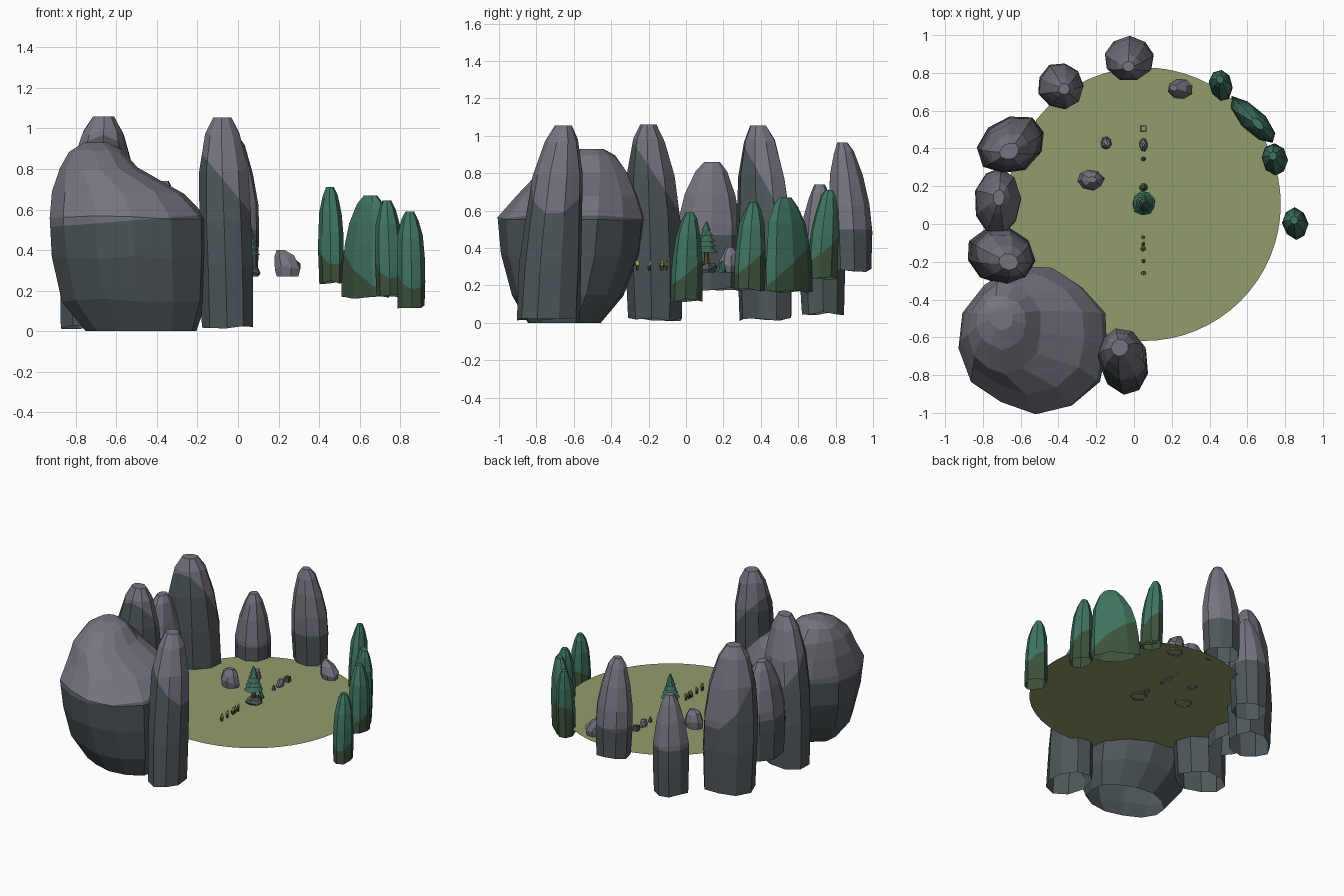
import bpy, bmesh, math, random
from mathutils import Vector

if "Cube" in bpy.data.objects:
    bpy.data.objects.remove(bpy.data.objects["Cube"])

random.seed(4)
GROUND = 0.28


def material(name, rgb):
    m = bpy.data.materials.new(name)
    m.diffuse_color = (*rgb, 1)
    m.use_nodes = True
    m.node_tree.nodes["Principled BSDF"].inputs["Base Color"].default_value = m.diffuse_color
    return m


GRASS = material("olive_grass", (0.285, 0.335, 0.15))
STONE = material("grey_stone", (0.18, 0.172, 0.21))
SLATE = material("dark_slate", (0.075, 0.095, 0.105))
GREEN = material("hedge_green", (0.05, 0.175, 0.115))
MOSS = material("dark_moss", (0.045, 0.085, 0.045))
PINE = material("pine_green", (0.045, 0.14, 0.10))
WOOD = material("bark", (0.10, 0.075, 0.03))
YELLOW = material("yellow_bloom", (0.42, 0.33, 0.06))


def finish(name, bm, mats):
    bmesh.ops.recalc_face_normals(bm, faces=bm.faces[:])
    me = bpy.data.meshes.new(name)
    bm.to_mesh(me)
    bm.free()
    for m in mats:
        me.materials.append(m)
    ob = bpy.data.objects.new(name, me)
    bpy.context.collection.objects.link(ob)
    return ob


def loft(name, rings, mats, n=9, rot=0.0, jitter=0.05, split=None, tilt=(0, 0), cap_bottom=False, rim=0.0):
    """Faceted loft through (z, cx, cy, rx, ry) rings; split = height of the colour change."""
    bm = bmesh.new()
    col = [1 + random.uniform(-jitter, jitter) for _ in range(n)]
    phase = random.uniform(0, 6.28 / n)
    c, s = math.cos(rot), math.sin(rot)
    rows = []
    for i, (z, cx, cy, rx, ry) in enumerate(rings):
        row = []
        for k in range(n):
            a = phase + math.tau * k / n
            f = col[k] * (1 + random.uniform(-jitter, jitter) * 0.4)
            u, v = rx * f * math.cos(a), ry * f * math.sin(a)
            dz = random.uniform(-1, 1) * jitter * 0.25 if 0 < i < len(rings) - 1 else 0
            if i == 0:
                dz = random.uniform(0, rim)
            row.append(bm.verts.new((cx + u * c - v * s, cy + u * s + v * c, z + dz)))
        rows.append(row)
    for lo, hi in zip(rows, rows[1:]):
        for k in range(n):
            bm.faces.new((lo[k], lo[(k + 1) % n], hi[(k + 1) % n], hi[k]))
    bm.faces.new(rows[-1])
    if cap_bottom:
        bm.faces.new(rows[0][::-1])
    if split is not None:
        # Cut along a tilted plane so upper and lower colours meet in a clean line
        co = Vector((rings[0][1], rings[0][2], split))
        no = Vector((tilt[0], tilt[1], 1)).normalized()
        bmesh.ops.bisect_plane(bm, geom=bm.verts[:] + bm.edges[:] + bm.faces[:],
                               plane_co=co, plane_no=no, dist=1e-5)
        for f in bm.faces:
            f.material_index = 0 if (f.calc_center_median() - co).dot(no) > 0 else 1
    return finish(name, bm, mats)


PILLAR = [(0, .94), (.3, 1), (.52, .97), (.74, .77), (.92, .48), (1, .24)]


def pillar(name, base, radii, z0, z1, peak, mats, top=1.0, taper=0.0, **kw):
    """Standing rock: top widens the crown, taper narrows it across the second axis."""
    rings = []
    for t, f in PILLAR:
        lean = t * t * (1 - taper) + t * taper
        f *= 1 + (top - 1) * max(0, t - .5) * 2
        rings.append((z0 + (z1 - z0) * t, base[0] + (peak[0] - base[0]) * lean,
                      base[1] + (peak[1] - base[1]) * lean,
                      radii[0] * f, radii[1] * f * (1 - taper * t)))
    return loft(name, rings, mats, rim=.02, **kw)


# Round meadow
bm = bmesh.new()
bmesh.ops.create_circle(bm, cap_ends=True, segments=64, radius=0.724)
bmesh.ops.translate(bm, verts=bm.verts[:], vec=(0.053, 0.105, GROUND))
meadow = finish("meadow", bm, [GRASS])

# Standing rocks around the left rim
ROCK = [STONE, SLATE]
pillar("rock_back", (-.025, .885), (.135, .115), .27, .965, (-.03, .835), ROCK, split=.5)
pillar("rock_back_left", (-.39, .735), (.122, .125), .04, .74, (-.37, .715), ROCK, split=.38)
pillar("rock_left_rear", (-.645, .425), (.185, .145), .01, 1.055, (-.66, .385), ROCK,
       top=1.2, rot=.45, split=.74, tilt=(0, 1.8))
pillar("rock_left_middle", (-.72, .12), (.12, .18), .17, .86, (-.715, .14), ROCK, split=.47)
pillar("rock_left_front", (-.715, -.16), (.185, .15), .01, 1.06, (-.665, -.20), ROCK,
       top=1.2, rot=-.2, split=.78, tilt=(0, 1.5))
pillar("rock_front", (-.05, -.735), (.132, .185), .01, 1.055, (-.075, -.655), ROCK,
       top=1.45, taper=.3, rot=.25, split=.72, tilt=(1.2, 0))

# Large boulder
loft("boulder", [
    (0, -.47, -.65, .28, .19), (.15, -.50, -.63, .36, .29), (.36, -.52, -.615, .395, .365),
    (.56, -.525, -.61, .40, .385), (.68, -.575, -.575, .33, .315), (.80, -.68, -.55, .195, .24),
    (.89, -.70, -.52, .13, .14), (.93, -.70, -.50, .06, .06)],
    ROCK, n=13, rot=-.12, jitter=.04, split=.55, tilt=(-.08, 0))

# Green cones along the right rim
HEDGE = [GREEN, MOSS]
for i, (base, radii, z0, z1, peak, rot) in enumerate([
        ((.462, .73), (.062, .09), .23, .71, (.455, .765), .2),
        ((.628, .55), (.064, .175), .155, .67, (.655, .53), .77),
        ((.748, .34), (.067, .09), .165, .645, (.735, .36), .2),
        ((.855, 0), (.068, .09), .11, .59, (.848, .02), .15)]):
    pillar(f"hedge_cone_{i + 1}", base, radii, z0, z1, peak, HEDGE, n=8, rot=rot, split=z0 + .16,
           tilt=(.2, -.8), top=1.3, taper=.22)


def stone(name, x, y, rx, ry, h, peak=(0, 0), rot=0.0, mats=ROCK):
    z = GROUND - .01
    px, py = x + peak[0], y + peak[1]
    loft(name, [(z, x, y, rx * .85, ry * .85), (z + h * .35, x, y, rx, ry),
                (z + h * .75, (x + px) / 2, (y + py) / 2, rx * .75, ry * .75),
                (z + h, px, py, rx * .3, ry * .3)], mats, n=8, rot=rot, jitter=.08)


# Loose stones on the meadow
stone("stone_middle", -.23, .235, .072, .056, .135, (.01, 0), -.2)
stone("stone_small", -.148, .427, .03, .034, .07)
stone("stone_rear", .245, .715, .07, .056, .13, (-.035, .005), .1)

# Pine on its little rock
PX, PY = .05, .11
stone("pine_rock", PX, PY, .06, .056, .045, mats=[SLATE])
loft("pine_trunk", [(GROUND, PX, PY, .018, .018), (.40, PX, PY, .012, .012)], [WOOD], n=6, jitter=0)
for i in range(5):
    z, r = .375 + i * .03, .063 - i * .0098
    loft(f"pine_tier_{i + 1}", [(z, PX, PY, r, r), (z + .048, PX, PY, r * .15, r * .15)],
         [PINE], n=9, jitter=.08, cap_bottom=True)

# Small bushes
for i, (y, r, h) in enumerate([(.195, .022, .06), (.345, .013, .045)]):
    stone(f"bush_{i + 1}", PX, y, r, r, h, mats=[PINE])

# Row of little flowering sprigs
for i, (y, r) in enumerate([(-.07, .011), (-.105, .011), (-.13, .016), (-.195, .012), (-.26, .013)]):
    loft(f"sprig_{i + 1}", [(GROUND, PX, y, r * .5, r * .5), (GROUND + .03, PX, y, r, r),
                            (GROUND + .055, PX, y + .006, r * .2, r * .2)],
         [YELLOW, MOSS], n=5, jitter=.1, split=GROUND + .03)

# Grey stone and square post behind the pine
stone("post_stone", PX, .42, .023, .036, .06, mats=[STONE])
for nm, r, z0, z1, m in (("post", .017, GROUND, GROUND + .035, SLATE),
                         ("post_cap", .008, GROUND + .035, GROUND + .04, YELLOW)):
    bm = bmesh.new()
    bmesh.ops.create_cube(bm, size=1)
    bmesh.ops.scale(bm, verts=bm.verts[:], vec=(2 * r, 2 * r, z1 - z0))
    bmesh.ops.translate(bm, verts=bm.verts[:], vec=(PX, .505, (z0 + z1) / 2))
    finish(nm, bm, [m])
